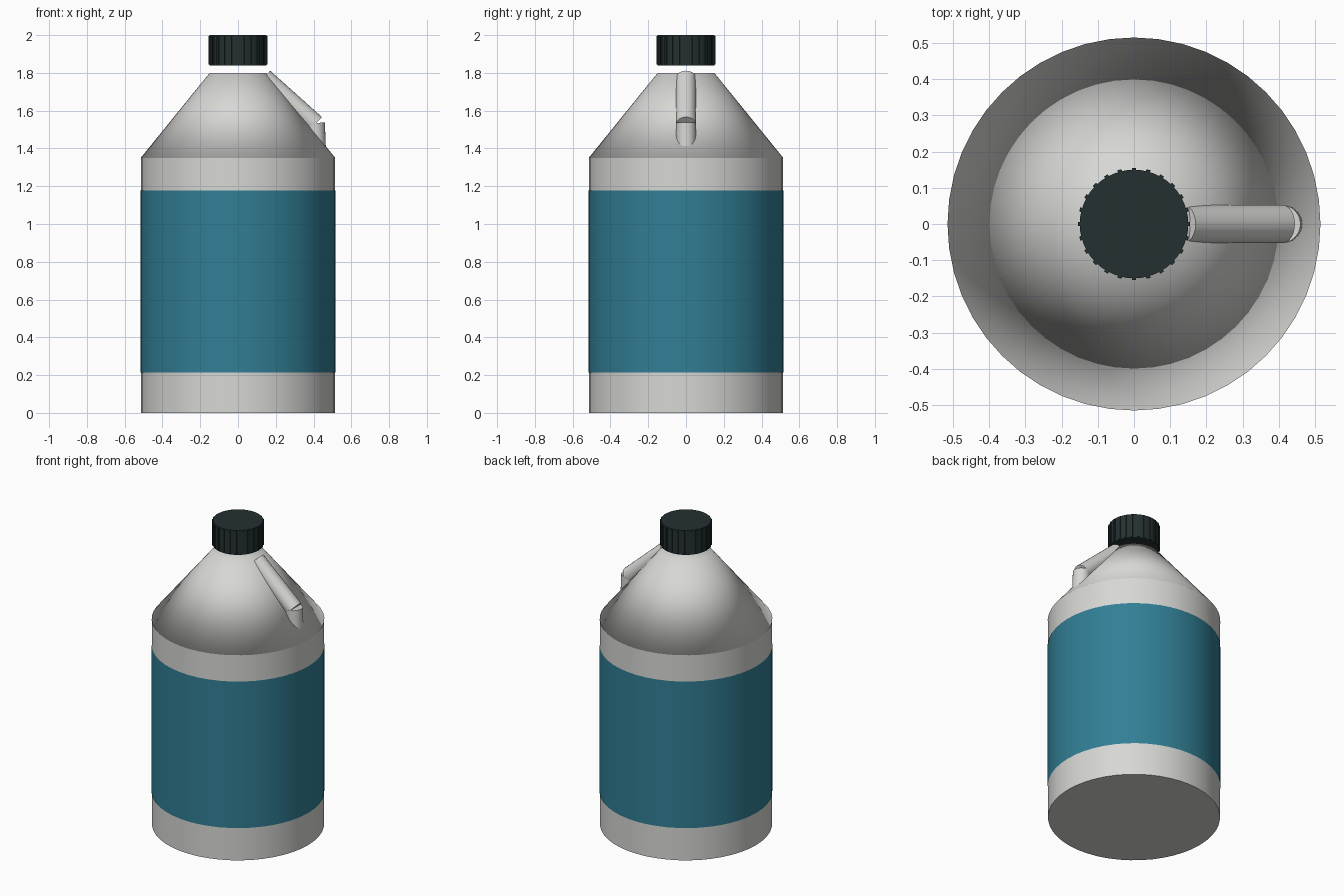
import bpy
import math
from mathutils import Vector

if "Cube" in bpy.data.objects:
    bpy.data.objects.remove(bpy.data.objects["Cube"])


def material(name, rgb):
    m = bpy.data.materials.new(name)
    m.diffuse_color = (*rgb, 1.0)
    m.use_nodes = True
    m.node_tree.nodes["Principled BSDF"].inputs["Base Color"].default_value = m.diffuse_color
    return m


GREY = material("light_grey_plastic", (0.68, 0.68, 0.66))
TEAL = material("teal_label", (0.031, 0.21, 0.30))
DARK = material("dark_cap", (0.018, 0.030, 0.031))


def finish(name, mat, by_angle=True):
    ob = bpy.context.object
    ob.name = name
    ob.data.materials.append(mat)
    if by_angle:
        bpy.ops.object.shade_smooth_by_angle(angle=math.radians(30))
    return ob


def cylinder(name, mat, r, z0, z1, sides=48, fill='NGON'):
    bpy.ops.mesh.primitive_cylinder_add(vertices=sides, radius=r, depth=z1 - z0,
                                        end_fill_type=fill, location=(0, 0, (z0 + z1) / 2))
    return finish(name, mat)


def rod(name, mat, a, b, r):
    a, b = Vector(a), Vector(b)
    bpy.ops.mesh.primitive_cylinder_add(vertices=24, radius=r, depth=(b - a).length,
                                        location=(a + b) / 2)
    bpy.context.object.rotation_euler = (b - a).to_track_quat('Z', 'Y').to_euler()
    return finish(name, mat)


# Bottle body and the label wrapped around it
cylinder("body", GREY, 0.513, 0.0, 1.35)
cylinder("label", TEAL, 0.515, 0.213, 1.177, fill='NOTHING')

# Tapered shoulder, smooth over its rims
bpy.ops.mesh.primitive_cone_add(vertices=48, radius1=0.515, radius2=0.15, depth=0.45,
                                location=(0, 0, 1.575))
finish("shoulder", GREY, by_angle=False)
bpy.ops.object.shade_smooth()

# Carrying handle: sloping grip and short lower post
rod("handle_grip", GREY, (0.135, 0, 1.772), (0.409, 0, 1.527), 0.053)
rod("handle_post", GREY, (0.413, 0, 1.38), (0.407, 0, 1.535), 0.053)

# Screw cap with grip ribs
cylinder("cap", DARK, 0.15, 1.84, 2.0)
RIBS = 24
for i in range(RIBS):
    a = 2 * math.pi * i / RIBS
    bpy.ops.mesh.primitive_cube_add(size=1, rotation=(0, 0, a),
                                    location=(0.149 * math.cos(a), 0.149 * math.sin(a), 1.92))
    bpy.context.object.scale = (0.012, 0.012, 0.152)
    finish("cap_rib", DARK, by_angle=False)
